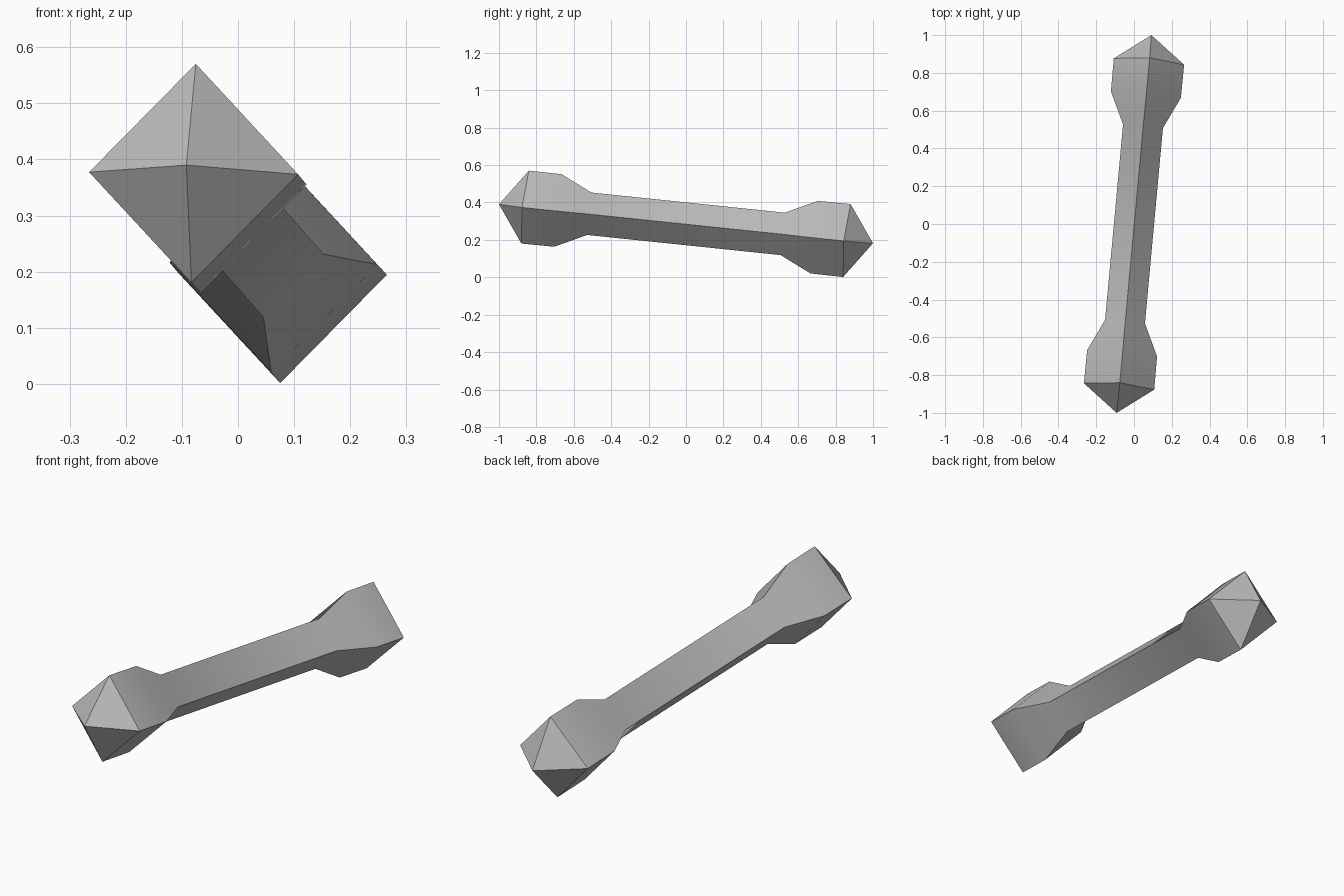
import bpy
import bmesh
from math import radians
from mathutils import Vector

cube = bpy.data.objects.get("Cube")
if cube:
    bpy.data.objects.remove(cube, do_unlink=True)

# Plain grey
grey = bpy.data.materials.new("plain grey")
grey.use_nodes = True
colour = (0.5, 0.5, 0.5, 1)
grey.diffuse_color = colour
grey.node_tree.nodes["Principled BSDF"].inputs["Base Color"].default_value = colour

# Tilted axis and the two diagonals of the four-sided section
centre = Vector((0, 0, 0.286))
half_axis = Vector((0.092, 1, -0.104))
side = Vector((0.187, -0.017, -0.002)).normalized()
up = side.cross(half_axis).normalized()

# Position along the half axis, and the half widths of the section
half_profile = [(0.86, 0.187, 0.196), (0.685, 0.186, 0.195), (0.517, 0.106, 0.114)]
stations = [(-t, w, h) for t, w, h in half_profile] + half_profile[::-1]

# Bar with swollen ends and pyramid tips
bm = bmesh.new()
rings = []
for t, w, h in stations:
    middle = centre + half_axis * t
    corners = (side * w, up * h, side * -w, up * -h)
    rings.append([bm.verts.new(middle + c) for c in corners])

for a, b in zip(rings, rings[1:]):
    for i in range(4):
        j = (i + 1) % 4
        bm.faces.new((a[i], a[j], b[j], b[i]))

for ring, sign in ((rings[0], -1), (rings[-1], 1)):
    tip = bm.verts.new(centre + half_axis * sign)
    for i in range(4):
        bm.faces.new((ring[i], ring[(i + 1) % 4], tip))

bmesh.ops.recalc_face_normals(bm, faces=bm.faces)
mesh = bpy.data.meshes.new("double_ended_bar")
bm.to_mesh(mesh)
bm.free()
mesh.materials.append(grey)
bar = bpy.data.objects.new("double_ended_bar", mesh)
bpy.context.collection.objects.link(bar)

# Smooth along each side, sharp between sides and at the tips
bpy.context.view_layer.objects.active = bar
bar.select_set(True)
bpy.ops.object.shade_smooth_by_angle(angle=radians(35))
